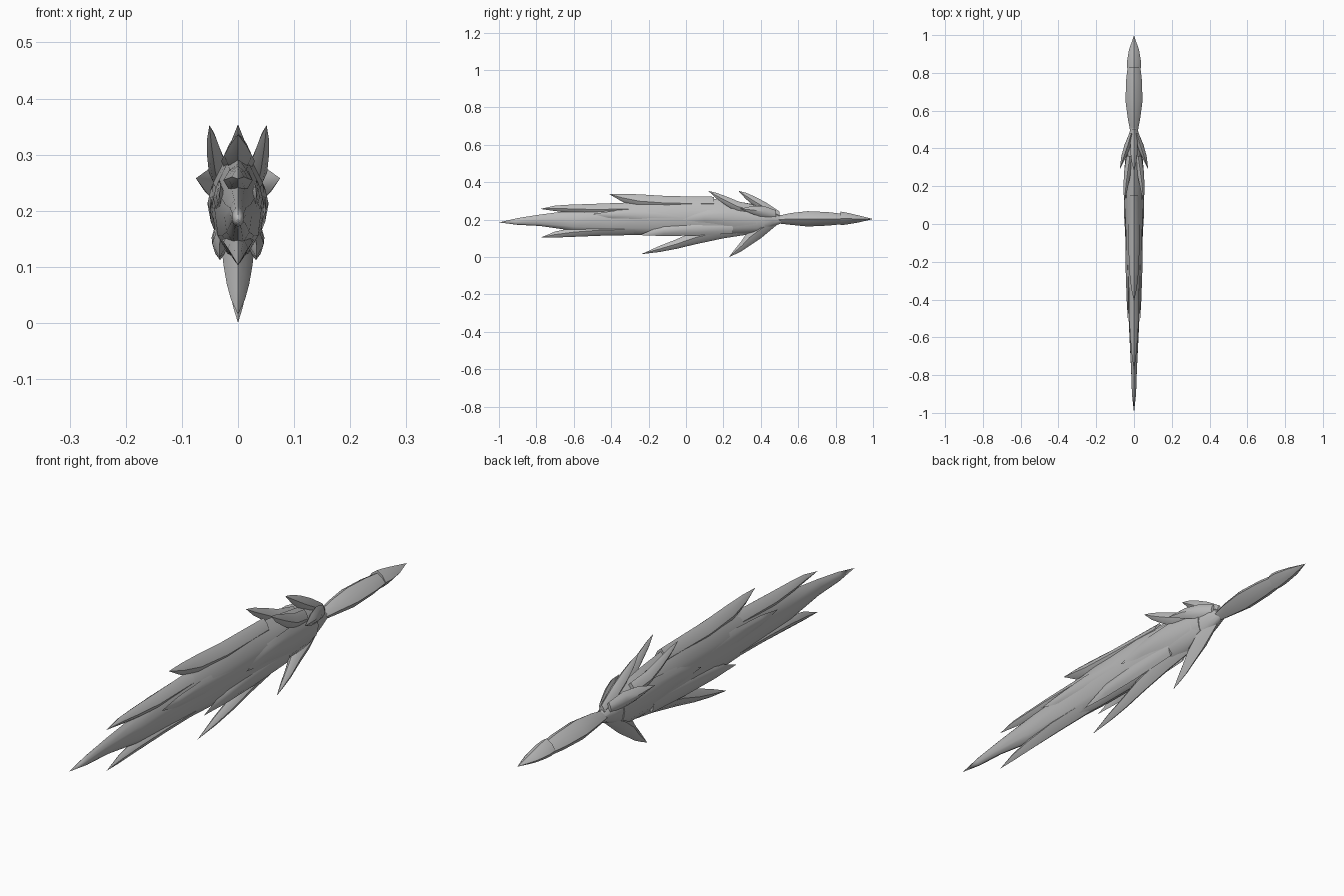
import bpy, bmesh

mat = bpy.data.materials.new("steel grey")
mat.diffuse_color = (0.5, 0.5, 0.5, 1)

# Cross-sections as (x, z) from -1 to 1
BLADE = [(0, 1), (.45, .75), (.95, .3), (1, -.1), (.85, -.6), (.4, -.92), (0, -1),
         (-.4, -.92), (-.85, -.6), (-1, -.1), (-.95, .3), (-.45, .75)]
SPIKE = [(0, 1), (.6, .6), (1, 0), (.6, -.6), (0, -1), (-.6, -.6), (-1, 0), (-.6, .6)]


def loft(name, sections, profile=SPIKE, side=1):
    """Sections are (y, top z, bottom z, half width, x centre)."""
    bm = bmesh.new()
    rings = []
    for y, top, bot, hw, *cx in sections:
        x0, zc, h = (cx[0] if cx else 0), (top + bot) / 2, (top - bot) / 2
        if hw == 0:
            rings.append([bm.verts.new((side * x0, y, zc))])
        else:
            rings.append([bm.verts.new((side * (x0 + px * hw), y, zc + pz * h))
                          for px, pz in profile])
    n = len(profile)
    for a, b in zip(rings, rings[1:]):
        for i in range(n):
            j = (i + 1) % n
            if len(a) == 1:
                bm.faces.new((a[0], b[j], b[i]))
            elif len(b) == 1:
                bm.faces.new((a[i], a[j], b[0]))
            else:
                bm.faces.new((a[i], a[j], b[j], b[i]))
    for r in (rings[0], rings[-1]):
        if len(r) > 1:
            bm.faces.new(r)
    bmesh.ops.recalc_face_normals(bm, faces=bm.faces)
    me = bpy.data.meshes.new(name)
    bm.to_mesh(me)
    bm.free()
    me.materials.append(mat)
    ob = bpy.data.objects.new(name, me)
    bpy.context.collection.objects.link(ob)
    bpy.ops.object.select_all(action='DESELECT')
    ob.select_set(True)
    bpy.context.view_layer.objects.active = ob
    bpy.ops.object.shade_smooth_by_angle(angle=0.7)


def pair(name, sections):
    loft(name + "_right", sections)
    loft(name + "_left", sections, side=-1)


# Main blade, tapering to the long front point
loft("blade", [(.52, .215, .185, .015), (.46, .25, .16, .03), (.38, .28, .125, .042),
               (.25, .30, .12, .047), (.05, .322, .115, .047), (-.2, .31, .116, .042),
               (-.4, .28, .125, .033), (-.6, .25, .14, .024), (-.78, .227, .166, .015),
               (-.9, .208, .172, .011), (-1, .185, .185, 0)], BLADE)

# Handle and pommel
loft("handle", [(.49, .22, .18, .02), (.56, .235, .172, .033), (.65, .245, .163, .045),
                (.76, .24, .168, .042), (.86, .228, .178, .03), (.9, .22, .185, .02)])
loft("pommel", [(.825, .243, .17, .036), (.86, .237, .174, .037), (.92, .223, .184, .027),
                (1, .203, .203, 0)])

# Feathers along the top ridge
loft("upper_feather", [(.15, .322, .25, .025), (-.1, .326, .25, .03), (-.25, .335, .262, .025),
                       (-.34, .338, .295, .015), (-.41, .336, .336, 0)])
loft("upper_front_feather", [(-.2, .295, .22, .025), (-.5, .284, .225, .026),
                             (-.62, .28, .235, .018), (-.7, .275, .246, .011),
                             (-.78, .257, .257, 0)])

# Feathers along the lower edge
loft("lower_front_feather", [(-.15, .18, .12, .03), (-.45, .175, .114, .026),
                             (-.6, .158, .108, .018), (-.7, .136, .104, .01),
                             (-.78, .103, .103, 0)])
loft("lower_barb", [(.33, .2, .12, .025), (.2, .18, .1, .03), (.05, .14, .068, .026),
                    (-.05, .095, .044, .02), (-.14, .06, .027, .013), (-.24, .015, .015, 0)])
loft("guard_barb", [(.49, .22, .175, .015), (.4, .2, .1, .03), (.34, .15, .06, .023),
                    (.3, .09, .033, .016), (.26, .04, .013, .008), (.23, 0, 0, 0)])

# Guard crest and horns
loft("crest", [(.5, .243, .2, .012), (.43, .29, .23, .02), (.37, .322, .268, .018),
               (.32, .344, .31, .011), (.28, .354, .354, 0)])
pair("rear_horn", [(.36, .28, .22, .018, .022), (.28, .297, .24, .019, .033),
                   (.22, .322, .272, .014, .041), (.16, .344, .314, .008, .047),
                   (.12, .353, .353, 0, .051)])
pair("side_horn", [(.48, .25, .2, .01, .015), (.42, .272, .21, .018, .032),
                   (.36, .274, .228, .014, .053), (.29, .258, .258, 0, .075)])

# Overlapping feathers on the flanks
pair("flank_feather", [(.42, .24, .16, .01, .03), (.25, .26, .16, .014, .04),
                       (.1, .25, .18, .012, .042), (-.02, .2, .2, 0, .05)])
pair("flank_front_feather", [(0, .25, .17, .01, .036), (-.25, .255, .19, .011, .033),
                             (-.4, .245, .205, .008, .031), (-.5, .23, .23, 0, .033)])
pair("under_feather", [(.25, .2, .125, .012, .03), (.05, .19, .115, .016, .031),
                       (-.12, .17, .112, .014, .032), (-.25, .117, .117, 0, .033)])
